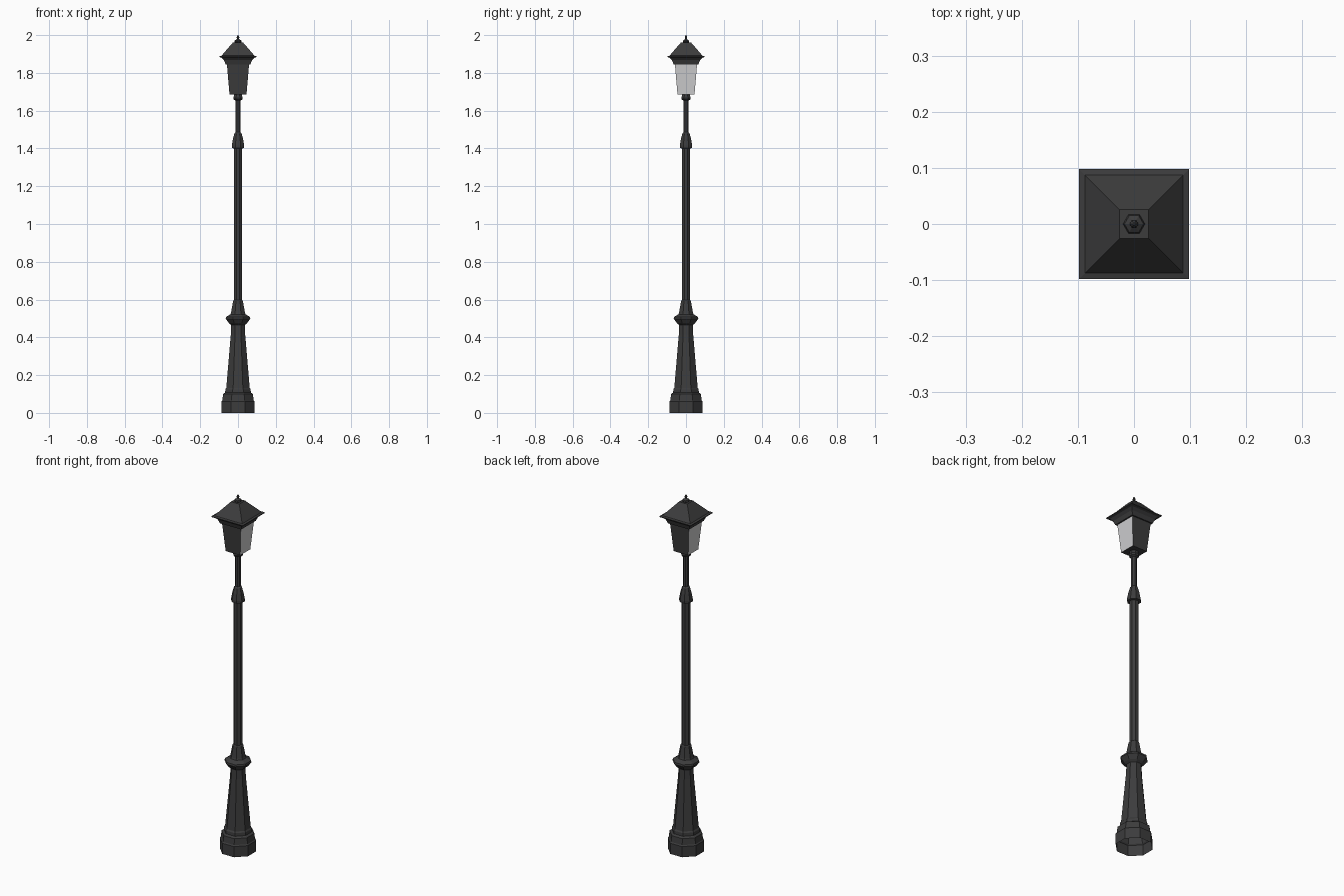
import bpy, math

if "Cube" in bpy.data.objects:
    bpy.data.objects.remove(bpy.data.objects["Cube"])


def material(name, rgb):
    m = bpy.data.materials.new(name)
    m.diffuse_color = (*rgb, 1)
    m.use_nodes = True
    m.node_tree.nodes["Principled BSDF"].inputs["Base Color"].default_value = m.diffuse_color
    return m


IRON = material("dark_iron", (0.045, 0.045, 0.046))
GLASS = material("pale_glass", (0.62, 0.62, 0.63))


def lathe(name, profile, sides=8, flat_front=True, cap_bottom=False, cap_top=False):
    """Stack polygon rings from (half_width, z) pairs; flat_front turns a flat side to -y."""
    verts, faces = [], []
    turn = math.pi / sides if flat_front else 0
    scale = 1 / math.cos(math.pi / sides) if flat_front else 1
    for r, z in profile:
        for i in range(sides):
            a = turn + 2 * math.pi * i / sides
            verts.append((r * scale * math.cos(a), r * scale * math.sin(a), z))
    for k in range(len(profile) - 1):
        for i in range(sides):
            j = (i + 1) % sides
            b, t = k * sides, (k + 1) * sides
            faces.append((b + i, b + j, t + j, t + i))
    if cap_bottom:
        faces.append(tuple(reversed(range(sides))))
    if cap_top:
        n = (len(profile) - 1) * sides
        faces.append(tuple(range(n, n + sides)))
    me = bpy.data.meshes.new(name)
    me.from_pydata(verts, [], faces)
    me.materials.append(IRON)
    me.update()
    ob = bpy.data.objects.new(name, me)
    bpy.context.collection.objects.link(ob)
    return ob


# Base: octagonal plinth, open underneath, with stepped moulding
lathe("plinth", [(0.088, 0), (0.088, 0.06), (0.083, 0.066), (0.079, 0.10),
                 (0.068, 0.108), (0.067, 0.125), (0.062, 0.132)])
# Tapered pedestal
lathe("pedestal", [(0.062, 0.132), (0.038, 0.415), (0.036, 0.47)])
# Flared collar above the pedestal
lathe("collar", [(0.036, 0.465), (0.048, 0.475), (0.065, 0.498), (0.063, 0.508),
                 (0.040, 0.522), (0.037, 0.53), (0.026, 0.592), (0.022, 0.597)])
# Main pole
lathe("main_pole", [(0.022, 0.59), (0.022, 1.41)])
# Knob where the pole gets thinner
lathe("pole_knob", [(0.022, 1.40), (0.033, 1.402), (0.033, 1.415), (0.027, 1.45),
                    (0.019, 1.48), (0.013, 1.487)])
# Thin upper pole
lathe("upper_pole", [(0.0135, 1.48), (0.0135, 1.665)])
# Ring holding the lantern
lathe("lantern_ring", [(0.0135, 1.653), (0.022, 1.658), (0.025, 1.668), (0.022, 1.676),
                       (0.020, 1.686)])

# Lantern body: iron front and back, glass on the two x sides
body = lathe("lantern_body", [(0.045, 1.686), (0.059, 1.85)], sides=4, cap_bottom=True)
body.data.materials.append(GLASS)
for p in body.data.polygons:
    if abs(p.normal.x) > 0.7:
        p.material_index = 1

# Square eave and pyramid roof
lathe("lantern_eave", [(0.059, 1.845), (0.066, 1.845), (0.074, 1.867), (0.086, 1.88),
                       (0.098, 1.884), (0.098, 1.888), (0.087, 1.891)],
      sides=4, cap_bottom=True)
lathe("lantern_roof", [(0.087, 1.891), (0.082, 1.897), (0.026, 1.962)], sides=4, cap_top=True)

# Six-sided finial
lathe("finial", [(0.016, 1.96), (0.0195, 1.965), (0.017, 1.972), (0.008, 1.977),
                 (0.005, 1.98), (0.008, 1.987), (0.006, 1.993), (0.002, 2.0)],
      sides=6, flat_front=False, cap_top=True)
